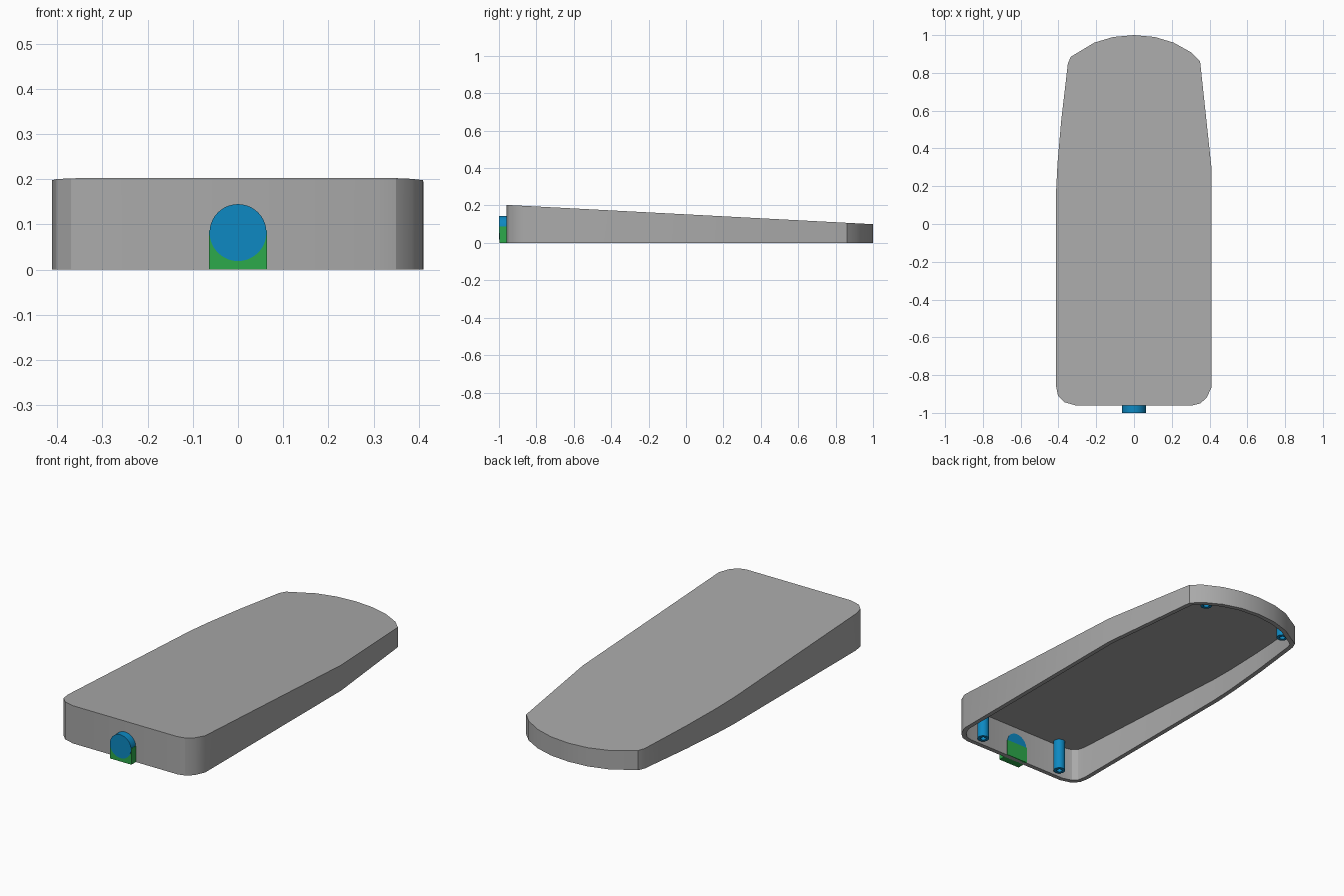
import bpy, bmesh, math
from mathutils import Vector

if "Cube" in bpy.data.objects:
    bpy.data.objects.remove(bpy.data.objects["Cube"])


def material(name, rgb):
    m = bpy.data.materials.new(name)
    m.diffuse_color = (*rgb, 1)
    m.use_nodes = True
    m.node_tree.nodes["Principled BSDF"].inputs["Base Color"].default_value = m.diffuse_color
    return m


GREY = material("grey plastic", (0.40, 0.40, 0.40))
BLUE = material("blue plastic", (0.004, 0.25, 0.54))
GREEN = material("green plastic", (0.025, 0.40, 0.07))


def finish(name, bm, mat, angle=25):
    bmesh.ops.recalc_face_normals(bm, faces=bm.faces)
    me = bpy.data.meshes.new(name)
    bm.to_mesh(me)
    bm.free()
    me.materials.append(mat)
    ob = bpy.data.objects.new(name, me)
    bpy.context.collection.objects.link(ob)
    bpy.ops.object.select_all(action='DESELECT')
    ob.select_set(True)
    bpy.context.view_layer.objects.active = ob
    bpy.ops.object.shade_smooth_by_angle(angle=math.radians(angle))
    return ob


def top_z(y):
    """Height of the sloping lid."""
    return 0.203 - (y + 0.96) * 0.103 / 1.96


def inset(points, d):
    """Move a counter-clockwise outline inwards by d."""
    out = []
    for i, p in enumerate(points):
        a = (p - points[i - 1]).normalized()
        b = (points[(i + 1) % len(points)] - p).normalized()
        na, nb = Vector((-a.y, a.x)), Vector((-b.y, b.x))
        out.append(p + (na + nb) * d / (1 + na.dot(nb)))
    return out


# Hollow casing, open underneath, with a sloping lid
WALL, LID = 0.024, 0.02
outline = [Vector(p) for p in (
    (-0.31, -0.96), (0.31, -0.96), (0.35, -0.95), (0.385, -0.92), (0.41, -0.865),
    (0.411, 0.29), (0.35, 0.86), (0.30, 0.91), (0.21, 0.96), (0.11, 0.99),
    (0, 1), (-0.11, 0.99), (-0.21, 0.96), (-0.335, 0.885), (-0.35, 0.85),
    (-0.385, 0.55), (-0.405, 0.32), (-0.412, 0.18), (-0.412, -0.86),
    (-0.402, -0.91), (-0.37, -0.943))]
inner = inset(outline, WALL)
bm = bmesh.new()
rings = [[bm.verts.new((p.x, p.y, z(p.y))) for p in pts] for pts, z in (
    (outline, top_z), (outline, lambda y: 0),
    (inner, lambda y: 0), (inner, lambda y: top_z(y) - LID))]
n = len(outline)
for r0, r1 in zip(rings, rings[1:]):
    for i in range(n):
        j = (i + 1) % n
        bm.faces.new((r0[i], r0[j], r1[j], r1[i]))
bm.faces.new(rings[0])
bm.faces.new(rings[3])
finish("casing", bm, GREY)

# Hollow screw posts hanging from the lid in the four corners
for y, end in ((-0.90, "front"), (0.88, "back")):
    for x, side in ((-0.255, "left"), (0.255, "right")):
        bm = bmesh.new()
        top, low, hole = top_z(y) - LID / 2, 0.01, 0.03
        seg = 20
        rings = []
        for r, z in ((0.03, top), (0.03, low), (0.014, low), (0.014, low + hole)):
            rings.append([bm.verts.new((x + r * math.cos(math.tau * k / seg),
                                        y + r * math.sin(math.tau * k / seg), z))
                          for k in range(seg)])
        for r0, r1 in zip(rings, rings[1:]):
            for k in range(seg):
                m = (k + 1) % seg
                bm.faces.new((r0[k], r0[m], r1[m], r1[k]))
        bm.faces.new(rings[0])
        bm.faces.new(rings[3])
        finish(f"{end}_{side}_post", bm, BLUE, 40)


def extrude_y(name, profile, y0, y1, mat):
    """Prism along y from an x-z profile."""
    bm = bmesh.new()
    f = bm.faces.new([bm.verts.new((x, y0, z)) for x, z in profile])
    g = bmesh.ops.extrude_face_region(bm, geom=[f])
    moved = [v for v in g["geom"] if isinstance(v, bmesh.types.BMVert)]
    bmesh.ops.translate(bm, verts=moved, vec=(0, y1 - y0, 0))
    return finish(name, bm, mat, 30)


# Round cable entry with a square-bottomed support below it
R, CZ = 0.063, 0.082
disc = [(R * math.cos(math.tau * k / 40), CZ + R * math.sin(math.tau * k / 40))
        for k in range(40)]
extrude_y("cable_plug", disc, -1.0, -0.934, BLUE)
extrude_y("plug_support", [(-R - 0.001, 0), (R + 0.001, 0), (R + 0.001, CZ + 0.005),
                           (-R - 0.001, CZ + 0.005)], -0.998, -0.932, GREEN)
